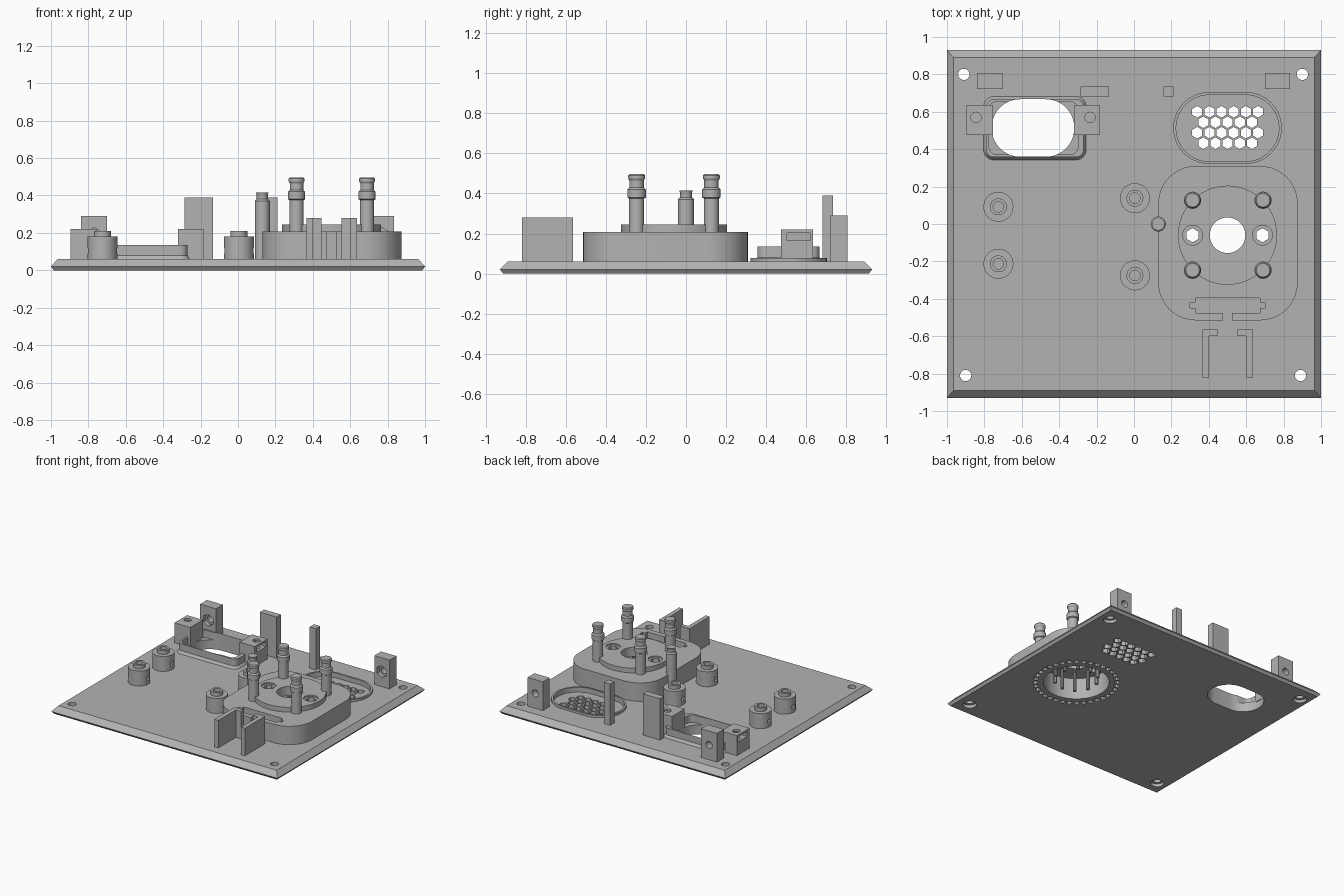
import bpy, bmesh, math
from math import sin, cos, pi

if "Cube" in bpy.data.objects:
    bpy.data.objects.remove(bpy.data.objects["Cube"])

GREY = (0.45, 0.45, 0.45, 1)
grey = bpy.data.materials.new("plain grey")
grey.use_nodes = True
grey.diffuse_color = GREY
grey.node_tree.nodes["Principled BSDF"].inputs["Base Color"].default_value = GREY
TOP = 0.06      # upper face of the panel


# outlines, all counter-clockwise
def circle(x, y, r, n=32, turn=0):
    return [(x + r * cos(turn + 2 * pi * i / n), y + r * sin(turn + 2 * pi * i / n)) for i in range(n)]


def hexagon(x, y, r):
    return circle(x, y, r, 6, pi / 6)


def rect(x0, x1, y0, y1):
    return [(x0, y0), (x1, y0), (x1, y1), (x0, y1)]


def rounded(x0, x1, y0, y1, r, n=10):
    pts = []
    centres = [(x1 - r, y1 - r), (x0 + r, y1 - r), (x0 + r, y0 + r), (x1 - r, y0 + r)]
    for k, (cx, cy) in enumerate(centres):
        for i in range(n + 1):
            a = pi / 2 * (k + i / n)
            pts.append((cx + r * cos(a), cy + r * sin(a)))
    return pts


def loft(bm, loops):
    rings = [[bm.verts.new(p) for p in loop] for loop in loops]
    n = len(rings[0])
    for a, b in zip(rings, rings[1:]):
        for i in range(n):
            j = (i + 1) % n
            bm.faces.new((a[i], a[j], b[j], b[i]))
    bm.faces.new(rings[0][::-1])
    bm.faces.new(rings[-1])


def make(name, lofts, smooth=True):
    bm = bmesh.new()
    for loops in lofts:
        loft(bm, loops)
    bmesh.ops.recalc_face_normals(bm, faces=bm.faces)
    me = bpy.data.meshes.new(name)
    bm.to_mesh(me)
    bm.free()
    me.materials.append(grey)
    ob = bpy.data.objects.new(name, me)
    bpy.context.scene.collection.objects.link(ob)
    return ob


def up(outline, z0, z1):
    return [[(x, y, z) for x, y in outline] for z in (z0, z1)]


def along_y(outline, y0, y1):
    return [[(x, y, z) for x, z in outline] for y in (y0, y1)]


def along_x(outline, x0, x1):
    return [[(x, y, z) for y, z in outline] for x in (x0, x1)]


def lathe(x, y, profile):
    return [[(px, py, z) for px, py in circle(x, y, r)] for r, z in profile]


def cut(ob, lofts):
    cutter = make("cutter", lofts)
    cutter.hide_render = True
    mod = ob.modifiers.new("cut", 'BOOLEAN')
    mod.operation, mod.solver, mod.object = 'DIFFERENCE', 'EXACT', cutter
    graph = bpy.context.evaluated_depsgraph_get()
    me = bpy.data.meshes.new_from_object(ob.evaluated_get(graph))
    ob.modifiers.clear()
    ob.data = me
    bpy.data.objects.remove(cutter)


# panel with bevelled rim
panel = make("panel", [[[(x, y, z) for x, y in rect(-a, a, -b, b)]
             for a, b, z in ((0.985, 0.915, 0), (1, 0.93, 0.02), (0.965, 0.89, TOP))]])
corners = [(-0.91, 0.8), (0.9, 0.8), (-0.9, -0.81), (0.89, -0.81)]
cut(panel, [up(circle(x, y, 0.03), -0.1, 0.2) for x, y in corners])
cut(panel, [up(circle(x, y, 0.05), -0.1, 0.025) for x, y in corners])

# inlet opening
opening = rounded(-0.76, -0.32, 0.36, 0.667, 0.15)
cut(panel, [up(opening, -0.1, 0.2)])

# vent: sunk floor with a honeycomb of holes
cut(panel, [up(rounded(0.225, 0.775, 0.335, 0.69, 0.177), 0.04, 0.2)])
honeycomb = [up(hexagon(0.338 + 0.065 * i + 0.0325 * (row % 2), 0.6 - 0.056 * row, 0.031), -0.1, 0.2)
             for row in range(4) for i in range(6 - row % 2)]
cut(panel, honeycomb)
vent_rim = make("vent_rim", [up(rounded(0.21, 0.79, 0.322, 0.705, 0.19), TOP, 0.078)])
cut(vent_rim, [up(rounded(0.225, 0.775, 0.335, 0.69, 0.177), 0, 0.2)])

# grille on the underside: ring of small holes round a cavity
CX, CY = 0.5, -0.06
ring = [up(circle(x, y, 0.02, 10), -0.1, 0.15) for x, y in circle(CX, CY, 0.3, 36)]
cavity = [up(circle(CX, CY, 0.24, 48), -0.1, 0.17)]
cut(panel, ring)
cut(panel, cavity)

# raised mount
mount = make("mount_block", [up(rounded(0.13, 0.875, -0.515, 0.31, 0.2), TOP, 0.207)])
disc = make("mount_disc", [up(circle(CX, CY, 0.265, 64), 0.207, 0.245)])
cut(mount, ring)
cut(mount, cavity)
for part in (mount, disc):
    cut(part, [up(circle(CX, CY, 0.095, 40), -0.1, 0.4)]
        + [up(hexagon(CX + s * 0.187, CY, 0.038), -0.1, 0.4) for s in (-1, 1)])
cut(disc, [up(circle(CX + s * 0.187, CY, 0.053), 0.235, 0.4) for s in (-1, 1)])

# card slot at the front of the mount
cut(mount, [up(rect(0.33, 0.675, -0.475, -0.395), TOP - 0.02, 0.4)])
cut(mount, [up(rect(0.3, 0.7, -0.45, -0.42), TOP - 0.02, 0.4)])
cut(mount, [up(rect(0.475, 0.525, -0.6, -0.46), TOP - 0.02, 0.4)])

# slim posts inside the cavity
make("cavity_posts", [up(circle(x, y, 0.014, 10), 0.02, 0.18) for x, y in circle(CX, CY, 0.16, 10, pi / 10)])

# snap posts on the mount
snap = [(0.038, 0.2), (0.038, 0.375), (0.046, 0.38), (0.046, 0.42), (0.036, 0.43),
        (0.036, 0.465), (0.042, 0.475), (0.042, 0.49), (0.036, 0.497)]
for side, x in (("right", 0.313), ("left", 0.69)):
    for end, y in (("back", 0.127), ("front", -0.247)):
        make(f"snap_post_{end}_{side}", [lathe(x, y, snap)])
make("side_post", [lathe(0.13, 0, [(0.04, TOP), (0.04, 0.37), (0.03, 0.38), (0.03, 0.405), (0.034, 0.415)])])

# standoffs with stepped top, screw hole and side slot
for i, (x, y) in enumerate([(-0.725, 0.092), (-0.725, -0.213), (0.005, 0.138), (0.005, -0.275)]):
    s = make(f"standoff_{i + 1}", [lathe(x, y, [(0.08, TOP), (0.08, 0.18), (0.045, 0.18), (0.045, 0.21)])])
    cut(s, [up(circle(x, y, 0.028, 20), 0.08, 0.3)])
    cut(s, [along_x(rect(y - 0.02, y + 0.02, 0.09, 0.12), x - 0.1, x + 0.1)])

# inlet frame, flared at its foot
foot, wall = (rounded(-0.79 - e, -0.27 + e, 0.357 - e, 0.668 + e, 0.04 + e) for e in (0.014, 0))
frame = make("inlet_frame", [[[(x, y, z) for x, y in o] for o, z in
             ((foot, TOP), (wall, 0.08), (wall, 0.135))]])
cut(frame, [up(rounded(-0.775, -0.3, 0.372, 0.653, 0.04), 0.075, 0.3)])
cut(frame, [up(opening, 0, 0.3)])

# inlet screw blocks with nut slots opening outwards
for name, x0, x1, hole, s0, s1 in (("right", -0.895, -0.755, -0.845, -1, -0.8),
                                  ("left", -0.32, -0.185, -0.235, -0.28, 0)):
    b = make(f"inlet_block_{name}", [up(rect(x0, x1, 0.475, 0.635), TOP, 0.22)])
    cut(b, [up(circle(hole, 0.57, 0.028, 20), 0.1, 0.3)])
    cut(b, [along_x(rect(0.505, 0.62, 0.165, 0.203), s0, s1)])

# upright tabs along the back, the outer ones bored with a nut pocket
for name, x0, x1 in (("right", -0.84, -0.7), ("left", 0.7, 0.835)):
    t = make(f"screw_tab_{name}", [up(rect(x0, x1, 0.722, 0.808), TOP, 0.29)])
    xc = (x0 + x1) / 2
    cut(t, [along_y(circle(xc, 0.18, 0.028, 20), 0.6, 0.9)])
    cut(t, [along_y(hexagon(xc, 0.18, 0.048), 0.6, 0.755)])
make("wide_tab", [up(rect(-0.285, -0.135, 0.682, 0.735), TOP, 0.39)])
make("narrow_tab", [up(rect(0.157, 0.212, 0.682, 0.735), TOP, 0.39)])

# angle brackets in front of the mount
for name, s in (("right", -1), ("left", 1)):
    outline = [(0.135, -0.82), (0.135, -0.565), (0.053, -0.565), (0.053, -0.598), (0.1, -0.598), (0.1, -0.82)]
    make(f"angle_bracket_{name}", [up([(0.5 + s * x, y) for x, y in outline], TOP, 0.28)])

# smooth round walls, keep edges crisp
for ob in bpy.context.scene.objects:
    ob.select_set(ob.type == 'MESH')
    if ob.type == 'MESH':
        bpy.context.view_layer.objects.active = ob
bpy.ops.object.shade_smooth_by_angle(angle=math.radians(30))
